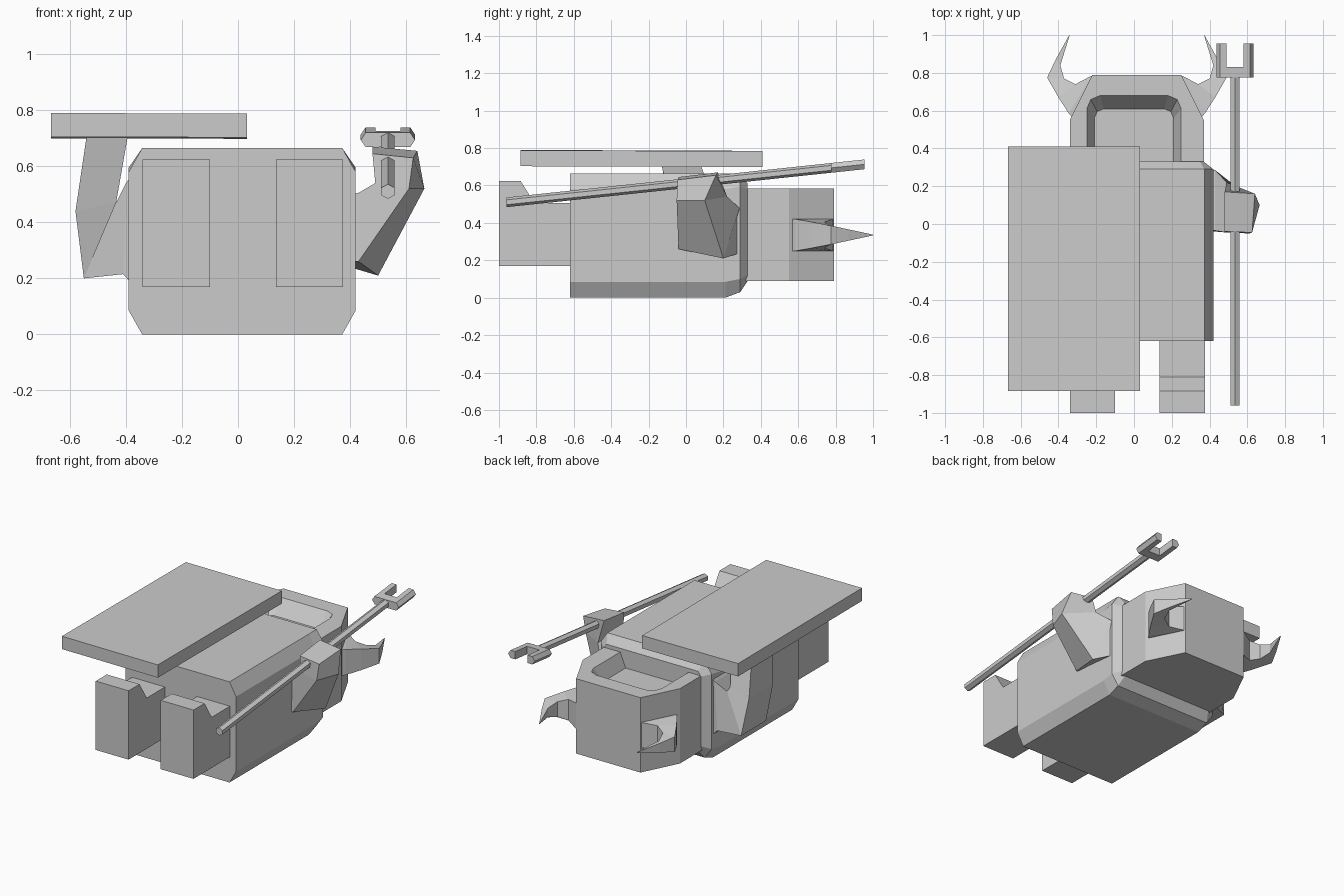
import bpy, bmesh, math
from mathutils import Vector

CX = 0.015  # symmetry plane of the figure

grey = bpy.data.materials.new("plain_grey")
grey.diffuse_color = (0.6, 0.6, 0.6, 1)


def loft(name, rings):
    """Closed solid from matching rings of points."""
    bm = bmesh.new()
    vs = [[bm.verts.new(p) for p in r] for r in rings]
    n = len(vs[0])
    for a, b in zip(vs, vs[1:]):
        for i in range(n):
            j = (i + 1) % n
            bm.faces.new((a[i], a[j], b[j], b[i]))
    bm.faces.new(vs[0][::-1])
    bm.faces.new(vs[-1])
    bmesh.ops.recalc_face_normals(bm, faces=bm.faces)
    me = bpy.data.meshes.new(name)
    bm.to_mesh(me)
    bm.free()
    me.materials.append(grey)
    ob = bpy.data.objects.new(name, me)
    bpy.context.collection.objects.link(ob)
    return ob


def octagon(y, hw, z0, z1, cx=0.048, cz=0.085):
    """Chamfered rectangle in the xz plane."""
    return [(CX + s * w, y, z) for s, w, z in (
        (-1, hw - cx, z0), (1, hw - cx, z0), (1, hw, z0 + cz), (1, hw, z1 - cz),
        (1, hw - cx, z1), (-1, hw - cx, z1), (-1, hw, z1 - cz), (-1, hw, z0 + cz))]


# torso lying on its back, tapered at the shoulders
loft("torso", [octagon(-0.62, 0.405, 0, 0.665), octagon(0.21, 0.405, 0, 0.665),
               octagon(0.29, 0.405, 0.03, 0.665, cz=0.07),
               octagon(0.33, 0.355, 0.09, 0.61, 0.02, 0.03)])

# helmet with chamfered crown corners
plan = [(-0.355, 0.30), (0.355, 0.30), (0.355, 0.55), (0.235, 0.79), (-0.235, 0.79), (-0.355, 0.55)]
helmet = loft("helmet", [[(CX + x, y, z) for x, y in plan] for z in (0.09, 0.585)])


def opening(z, hw, top, c):
    return [(x, y, z) for x, y in ((-hw, 0.31), (hw, 0.31), (hw, top - c), (hw - c * 0.3, top - c * 0.3),
                                   (hw - c, top), (c - hw, top), (c * 0.3 - hw, top - c * 0.3), (-hw, top - c))]


# face opening, its walls narrowing toward the floor
cutter = loft("face_cutter", [opening(0.49, 0.21, 0.61, 0.05), opening(0.585, 0.25, 0.68, 0.07),
                              opening(0.65, 0.25, 0.68, 0.07)])
cutter.hide_render = True
cutter.hide_set(True)
cut = helmet.modifiers.new("face_opening", "BOOLEAN")
cut.operation = "DIFFERENCE"
cut.object = cutter

# curved horns: (outer x, y), (inner x, y), half height
horn = [((0.33, 0.55), (0.20, 0.76), 0.085), ((0.36, 0.585), (0.24, 0.785), 0.085),
        ((0.415, 0.67), (0.325, 0.74), 0.07), ((0.475, 0.775), (0.385, 0.77), 0.05),
        ((0.43, 0.87), (0.405, 0.84), 0.03), ((0.358, 1.0), (0.356, 0.998), 0.002)]
for side, label in ((-1, "left_horn"), (1, "right_horn")):
    loft(label, [[(CX + side * o[0], o[1], 0.335 + h), (CX + side * i[0], i[1], 0.335 + h),
                  (CX + side * i[0], i[1], 0.335 - h), (CX + side * o[0], o[1], 0.335 - h)]
                 for o, i, h in horn])

# legs with raised feet
leg = [(-1.0, 0.17), (-0.6, 0.17), (-0.6, 0.505), (-0.81, 0.505), (-0.885, 0.625), (-1.0, 0.625)]
for x, label in ((-0.22, "left_leg"), (0.255, "right_leg")):
    loft(label, [[(x + d, y, z) for y, z in leg] for d in (-0.12, 0.12)])

# right arm: shoulder, elbow, fist
loft("right_arm", [
    [(0.40, -0.03, 0.50), (0.40, 0.29, 0.48), (0.40, 0.29, 0.24), (0.40, -0.04, 0.26)],
    [(0.43, -0.035, 0.505), (0.43, 0.285, 0.48), (0.50, 0.20, 0.21), (0.43, -0.04, 0.26)],
    [(0.49, -0.045, 0.54), (0.49, 0.22, 0.54), (0.665, 0.10, 0.52), (0.61, -0.05, 0.52)],
    [(0.48, -0.04, 0.645), (0.48, 0.17, 0.67), (0.64, 0.16, 0.655), (0.625, -0.045, 0.63)]])

# left arm: shoulder, elbow, forearm up to the shield
loft("left_arm", [
    [(-0.37, -0.05, 0.58), (-0.37, 0.28, 0.58), (-0.37, 0.28, 0.17), (-0.37, -0.05, 0.17)],
    [(-0.40, -0.05, 0.54), (-0.40, 0.27, 0.54), (-0.41, 0.26, 0.215), (-0.41, -0.05, 0.215)],
    [(-0.44, -0.06, 0.46), (-0.44, 0.20, 0.46), (-0.55, 0.21, 0.20), (-0.55, -0.05, 0.20)],
    [(-0.435, -0.08, 0.47), (-0.435, 0.16, 0.47), (-0.58, 0.17, 0.44), (-0.58, -0.08, 0.44)],
    [(-0.393, -0.13, 0.71), (-0.393, 0.08, 0.71), (-0.54, 0.08, 0.71), (-0.54, -0.13, 0.71)]])

# flat slab shield
loft("shield", [[(x, y, z + d) for x, z in ((-0.668, 0.702), (0.033, 0.700), (0.033, 0.785), (-0.668, 0.787))]
                for y, d in ((-0.885, 0.003), (0.41, -0.002))])


def axis_z(y):
    """Height of the tilted staff axis."""
    return 0.51 + (y + 0.96) * 0.106


# hexagonal staff
SX = 0.535
hexagon = [(0.028 * math.sin(k * math.pi / 3), 0.026 * math.cos(k * math.pi / 3)) for k in range(6)]
loft("staff", [[(SX + dx, y, axis_z(y) + dz) for dx, dz in hexagon] for y in (-0.96, 0.80)])

# two-pronged staff head
fork = [(-0.097, 0.775), (0.097, 0.775), (0.097, 0.955), (0.045, 0.955),
        (0.045, 0.83), (-0.045, 0.83), (-0.045, 0.955), (-0.097, 0.955)]
mid = Vector((0, 0.865))
rings = []
for dz, k in ((-0.026, 0.82), (0.0, 1.0), (0.026, 0.82)):
    rings.append([(SX + x * (k if abs(x) > 0.05 else 1), y, axis_z(y) + dz) for x, y in fork])
loft("staff_head", rings)
